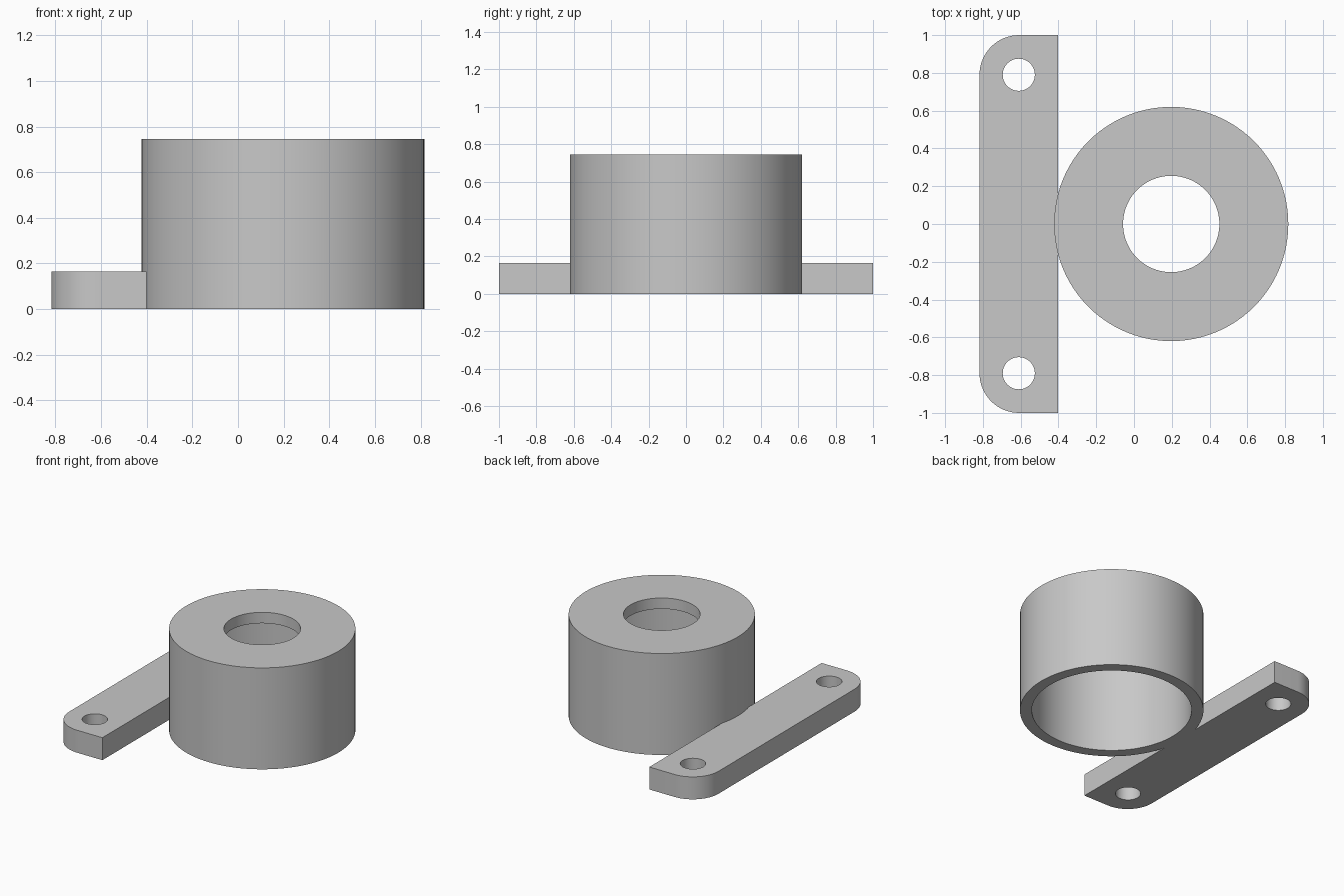
import bpy, bmesh, math
from mathutils import Vector

if "Cube" in bpy.data.objects:
    bpy.data.objects.remove(bpy.data.objects["Cube"], do_unlink=True)

GREY = (0.58, 0.58, 0.58, 1)
grey = bpy.data.materials.new("plain grey")
grey.use_nodes = True
grey.diffuse_color = GREY
grey.node_tree.nodes["Principled BSDF"].inputs["Base Color"].default_value = GREY

CUP_X, CUP_R, CUP_H, BORE_R, WALL = 0.197, 0.62, 0.745, 0.255, 0.08
BACK_X, FACE_X, PLATE_H, CORNER = -0.818, -0.402, 0.165, 0.21
HOLE_X, HOLE_Y, HOLE_R = -0.61, 0.79, 0.085


def make_object(name, bm):
    bmesh.ops.recalc_face_normals(bm, faces=bm.faces)
    mesh = bpy.data.meshes.new(name)
    bm.to_mesh(mesh)
    bm.free()
    mesh.materials.append(grey)
    obj = bpy.data.objects.new(name, mesh)
    bpy.context.collection.objects.link(obj)
    return obj


def smooth(obj):
    bpy.ops.object.select_all(action='DESELECT')
    obj.select_set(True)
    bpy.context.view_layer.objects.active = obj
    bpy.ops.object.shade_smooth_by_angle(angle=math.radians(30))


# Hollow cup, open below, with a bore through its roof
bm = bmesh.new()
inner = CUP_R - WALL
profile = [(inner, 0), (CUP_R, 0), (CUP_R, CUP_H), (BORE_R, CUP_H),
           (BORE_R, CUP_H - WALL), (inner, CUP_H - WALL)]
verts = [bm.verts.new((CUP_X + r, 0, z)) for r, z in profile]
edges = [bm.edges.new((verts[i - 1], verts[i])) for i in range(len(verts))]
bmesh.ops.spin(bm, geom=verts + edges, cent=(CUP_X, 0, 0), axis=(0, 0, 1),
               angle=2 * math.pi, steps=96, use_merge=True)
bmesh.ops.remove_doubles(bm, verts=bm.verts, dist=0.0001)
smooth(make_object("hollow_cup", bm))

# Mounting plate with two rounded back corners
bm = bmesh.new()
outline = [(FACE_X, -1), (FACE_X, 1)]
for side, start in ((1, 90), (-1, 180)):
    for i in range(17):
        a = math.radians(start + 90 * i / 16)
        outline.append((BACK_X + CORNER + CORNER * math.cos(a),
                        side * (1 - CORNER) + CORNER * math.sin(a)))
base = bm.faces.new([bm.verts.new((x, y, 0)) for x, y in outline])
top = bmesh.ops.extrude_face_region(bm, geom=[base])
bmesh.ops.translate(bm, vec=(0, 0, PLATE_H),
                    verts=[g for g in top["geom"] if isinstance(g, bmesh.types.BMVert)])
plate = make_object("mounting_plate", bm)

# Screw holes at both ends of the plate
for label, side in (("front", -1), ("back", 1)):
    bm = bmesh.new()
    bmesh.ops.create_cone(bm, cap_ends=True, segments=48, radius1=HOLE_R,
                          radius2=HOLE_R, depth=1)
    bmesh.ops.translate(bm, vec=Vector((HOLE_X, side * HOLE_Y, 0)), verts=bm.verts)
    cutter = make_object(label + "_hole_cutter", bm)
    cutter.hide_render = True
    cutter.hide_viewport = True
    cut = plate.modifiers.new(label + " screw hole", 'BOOLEAN')
    cut.operation = 'DIFFERENCE'
    cut.solver = 'EXACT'
    cut.object = cutter
    bpy.context.view_layer.objects.active = plate
    bpy.ops.object.modifier_apply(modifier=cut.name)
    bpy.data.objects.remove(cutter, do_unlink=True)
smooth(plate)
